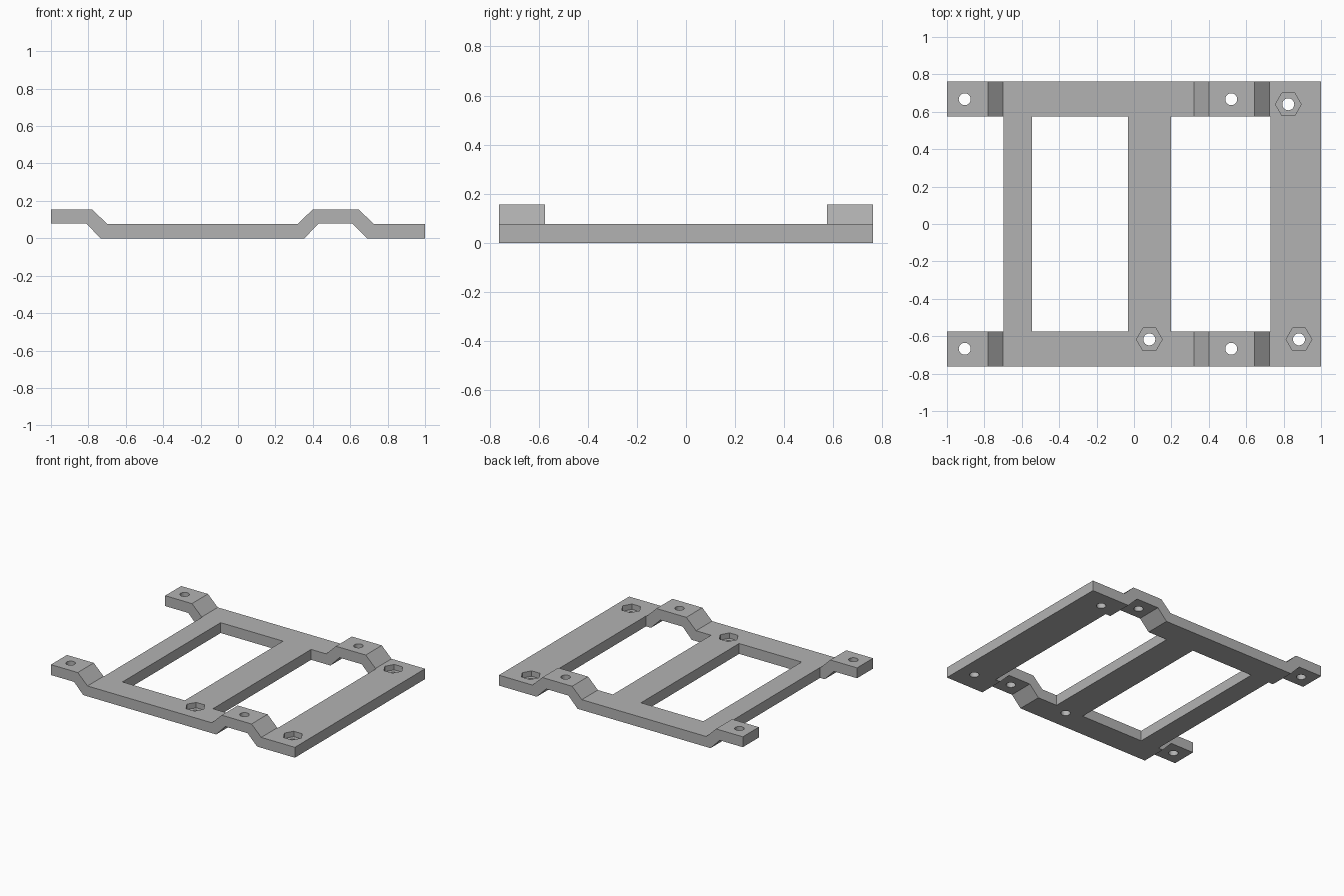
import bpy, bmesh, math
from mathutils import Matrix, Vector

cube = bpy.data.objects.get("Cube")
if cube:
    bpy.data.objects.remove(cube, do_unlink=True)

HALF_DEPTH = 0.7625
HOLE_R = 0.032
POCKET_R = 0.069
POCKET_FLOOR = 0.037

grey = bpy.data.materials.new("plain grey")
grey.use_nodes = True
colour = (0.45, 0.45, 0.45, 1)
grey.diffuse_color = colour
grey.node_tree.nodes["Principled BSDF"].inputs["Base Color"].default_value = colour


def make_object(name, bm):
    bmesh.ops.recalc_face_normals(bm, faces=bm.faces)
    mesh = bpy.data.meshes.new(name)
    bm.to_mesh(mesh)
    bm.free()
    mesh.materials.append(grey)
    obj = bpy.data.objects.new(name, mesh)
    bpy.context.collection.objects.link(obj)
    return obj


def add_prism(bm, x, y, z0, z1, radius, sides):
    place = Matrix.Translation((x, y, (z0 + z1) / 2)) @ Matrix.Rotation(math.pi / 2, 4, "Z")
    bmesh.ops.create_cone(bm, cap_ends=True, segments=sides, radius1=radius,
                          radius2=radius, depth=z1 - z0, matrix=place)


def add_window(bm, x0, x1):
    place = Matrix.Translation(((x0 + x1) / 2, 0, 0)) @ Matrix.Diagonal((x1 - x0, 1.15, 1, 1))
    bmesh.ops.create_cube(bm, size=1, matrix=place)


# Stepped side profile, extruded from front to back
profile = [(-1, 0.155), (-0.78, 0.155), (-0.70, 0.077), (0.32, 0.077),
           (0.40, 0.155), (0.645, 0.155), (0.725, 0.077), (1, 0.077),
           (1, 0), (0.69, 0), (0.612, 0.078), (0.43, 0.078),
           (0.355, 0), (-0.735, 0), (-0.81, 0.078), (-1, 0.078)]
bm = bmesh.new()
face = bm.faces.new([bm.verts.new((x, -HALF_DEPTH, z)) for x, z in profile])
extruded = bmesh.ops.extrude_face_region(bm, geom=[face])["geom"]
bmesh.ops.translate(bm, vec=Vector((0, 2 * HALF_DEPTH, 0)),
                    verts=[v for v in extruded if isinstance(v, bmesh.types.BMVert)])
frame = make_object("mounting_frame", bm)

# Openings between the cross bars, and bolt holes
nut_spots = [(0.825, 0.64), (0.082, -0.617), (0.882, -0.617)]
bolt_spots = [(x, y) for x in (-0.905, 0.52) for y in (-0.667, 0.667)]
openings = bmesh.new()
for x0, x1 in [(-1.2, -0.697), (-0.545, -0.033), (0.197, 0.73)]:
    add_window(openings, x0, x1)
for x, y in nut_spots + bolt_spots:
    add_prism(openings, x, y, -0.2, 0.4, HOLE_R, 32)

# Hexagonal nut pockets
pockets = bmesh.new()
for x, y in nut_spots:
    add_prism(pockets, x, y, POCKET_FLOOR, 0.3, POCKET_R, 6)

# Cut everything out of the frame
for name, cutter_bm in [("opening_cutter", openings), ("nut_pocket_cutter", pockets)]:
    cutter = make_object(name, cutter_bm)
    cutter.hide_render = True
    cutter.hide_set(True)
    cut = frame.modifiers.new(name, "BOOLEAN")
    cut.operation = "DIFFERENCE"
    cut.solver = "EXACT"
    cut.object = cutter
